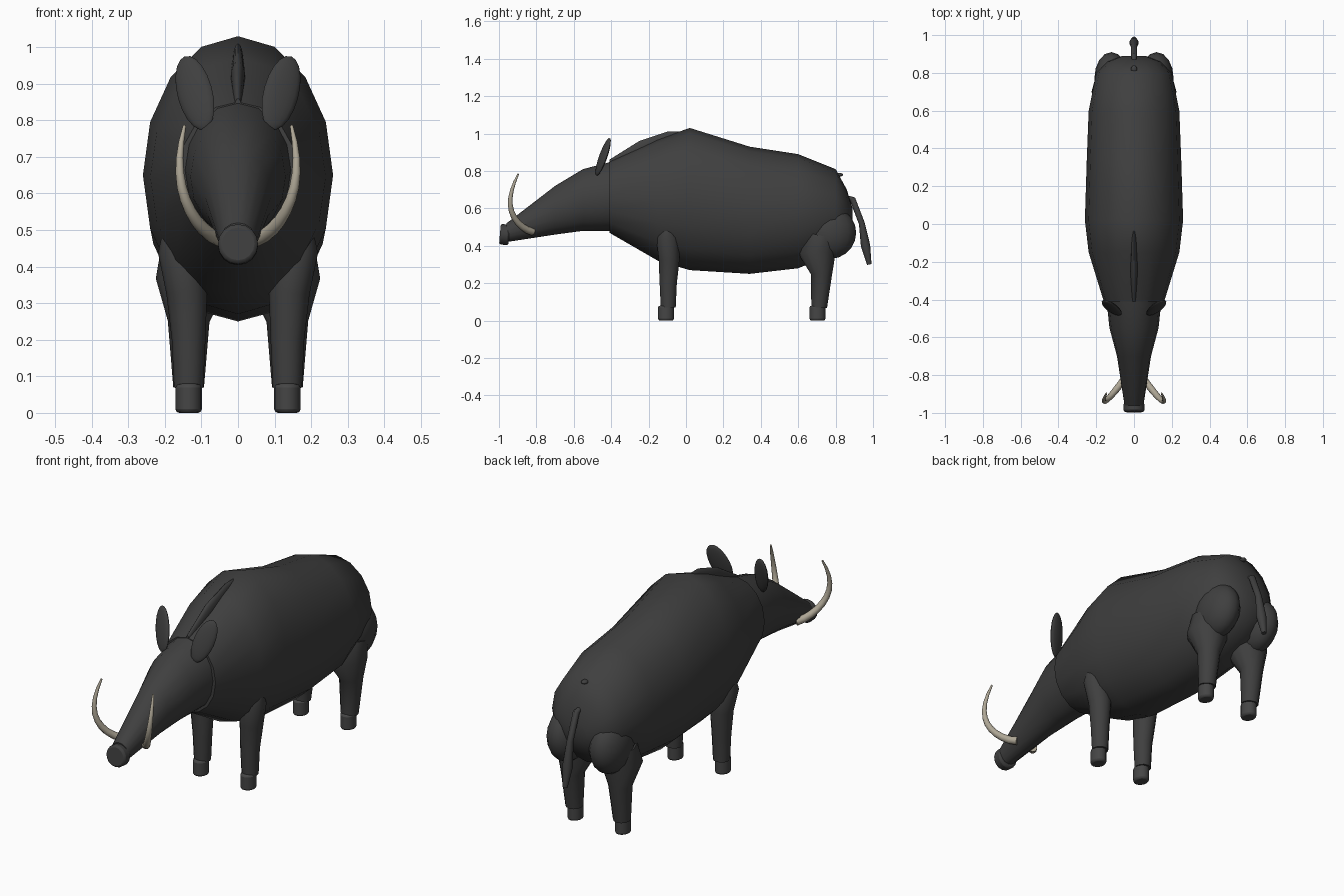
import bpy
import bmesh
from math import cos, sin, pi, sqrt, radians
from mathutils import Vector, Matrix, Euler

default_cube = bpy.data.objects.get("Cube")
if default_cube:
    bpy.data.objects.remove(default_cube)


def make_material(name, colour):
    material = bpy.data.materials.new(name)
    material.use_nodes = True
    material.diffuse_color = colour
    shader = material.node_tree.nodes["Principled BSDF"]
    shader.inputs["Base Color"].default_value = colour
    return material


hide = make_material("dark hide", (.05, .05, .05, 1))
hoof = make_material("dark hoof", (.06, .06, .06, 1))
ivory = make_material("ivory", (.42, .38, .3, 1))


def finish(name, bm, material):
    """Turn a bmesh into a smooth object that keeps its hard edges."""
    bmesh.ops.recalc_face_normals(bm, faces=bm.faces)
    mesh = bpy.data.meshes.new(name)
    bm.to_mesh(mesh)
    bm.free()
    mesh.materials.append(material)
    part = bpy.data.objects.new(name, mesh)
    bpy.context.collection.objects.link(part)
    bpy.ops.object.select_all(action="DESELECT")
    part.select_set(True)
    bpy.context.view_layer.objects.active = part
    bpy.ops.object.shade_smooth_by_angle(angle=radians(50))
    return part


def loft(name, material, rings, sides=16):
    """Skin elliptical rings, each a centre and two half-axes."""
    bm = bmesh.new()
    rows = []
    for centre, across, along in rings:
        row = []
        for step in range(sides):
            angle = 2 * pi * step / sides
            row.append(bm.verts.new(centre + across * cos(angle) + along * sin(angle)))
        rows.append(row)
    for row, following in zip(rows, rows[1:]):
        for step in range(sides):
            after = (step + 1) % sides
            bm.faces.new((row[step], row[after], following[after], following[step]))
    bm.faces.new(rows[0])
    bm.faces.new(rows[-1])
    return finish(name, bm, material)


def trunk(name, material, profile):
    """Upright rings given as y, bottom, top and half width."""
    rings = []
    for y, bottom, top, width in profile:
        centre = Vector((0, y, (bottom + top) / 2))
        rings.append((centre, Vector((width, 0, 0)), Vector((0, 0, (top - bottom) / 2))))
    return loft(name, material, rings)


def tube(name, material, points, radii, side=1):
    """Round tube through points, mirrored when side is negative."""
    path = [Vector((side * x, y, z)) for x, y, z in points]
    rings = []
    for index, (point, radius) in enumerate(zip(path, radii)):
        before = path[max(index - 1, 0)]
        after = path[min(index + 1, len(path) - 1)]
        direction = (after - before).normalized()
        across = direction.cross(Vector((1, 0, 0))).normalized()
        rings.append((point, across * radius, direction.cross(across) * radius))
    return loft(name, material, rings, sides=12)


def placement(centre, size, turn, side):
    tilt, lean, yaw = (radians(angle) for angle in turn)
    x, y, z = centre
    rotation = Euler((tilt, side * lean, side * yaw))
    return Matrix.LocRotScale(Vector((side * x, y, z)), rotation, Vector(size))


def blob(name, material, centre, size, turn=(0, 0, 0), side=1):
    """Ellipsoid with the given half sizes."""
    bm = bmesh.new()
    bmesh.ops.create_uvsphere(bm, u_segments=16, v_segments=10, radius=1,
                              matrix=placement(centre, size, turn, side))
    return finish(name, bm, material)


def puck(name, material, centre, size, turn=(0, 0, 0), side=1):
    """Short cylinder with softened rims."""
    bm = bmesh.new()
    bmesh.ops.create_cone(bm, cap_ends=True, segments=16, radius1=1, radius2=1, depth=2,
                          matrix=placement(centre, size, turn, side))
    part = finish(name, bm, material)
    bevel = part.modifiers.new("soft rim", "BEVEL")
    bevel.width = .01
    bevel.segments = 2
    return part


# Torso from shoulder rim to rump
trunk("body", hide, [
    (-.41, .47, .85, .16),
    (-.15, .32, .97, .24),
    (.02, .27, 1.03, .26),
    (.34, .25, .93, .25),
    (.6, .28, .89, .24),
    (.8, .36, .81, .2),
    (.86, .43, .7, .14),
    (.89, .5, .6, .06),
])

# Head tapering to a flat snout
trunk("head", hide, [
    (-.36, .48, .86, .15),
    (-.55, .48, .81, .13),
    (-.7, .46, .72, .09),
    (-.96, .42, .52, .05),
])
puck("snout", hide, (0, -.97, .46), (.055, .055, .025), turn=(85, 0, 0))

# Bristle ridge along the neck
trunk("mane", hide, [
    (-.41, .8, .86, .01),
    (-.25, .87, .96, .02),
    (-.1, .9, 1.01, .015),
    (-.03, .95, 1.01, .01),
])

# Tail with a thicker tuft
tail_path = [(0, .86, .66), (0, .89, .65), (0, .94, .52), (0, .96, .4), (0, .98, .3)]
tube("tail", hide, tail_path, [.01, .016, .016, .025, .012])
blob("rump_knob", hide, (0, .82, .78), (.016, .02, .01))

for side, label in ((1, "left"), (-1, "right")):
    # Front leg, blending into the shoulder
    shank = [(.18, -.1, .5), (.16, -.1, .45), (.14, -.09, .33), (.135, -.095, .2), (.135, -.095, .07)]
    tube(label + "_front_leg", hide, shank, [.03, .06, .056, .046, .04], side)
    # Hind leg under a bulging haunch
    blob(label + "_haunch", hide, (.12, .77, .47), (.09, .14, .14), side=side)
    shank = [(.12, .72, .45), (.125, .7, .36), (.135, .725, .25), (.135, .712, .07)]
    tube(label + "_hind_leg", hide, shank, [.09, .1, .057, .042], side)
    # Hooves
    for end, y in (("front", -.107), ("hind", .703)):
        puck(f"{label}_{end}_hoof", hoof, (.135, y, .04), (.036, .042, .04), side=side)
    # Upright ear leaning outward
    blob(label + "_ear", hide, (.118, -.443, .875), (.05, .015, .11), (-15, 20, 15), side)
    # Tusk sweeping out, forward and up
    curve = [step / 10 for step in range(11)]
    sweep = [(.05 + .11 * sin(t * pi * .66), -.82 - .12 * sin(t * pi * .78), .475 + .31 * t ** 1.5)
             for t in curve]
    tube(label + "_tusk", ivory, sweep, [.02 * sqrt(1 - t * .95) for t in curve], side)
